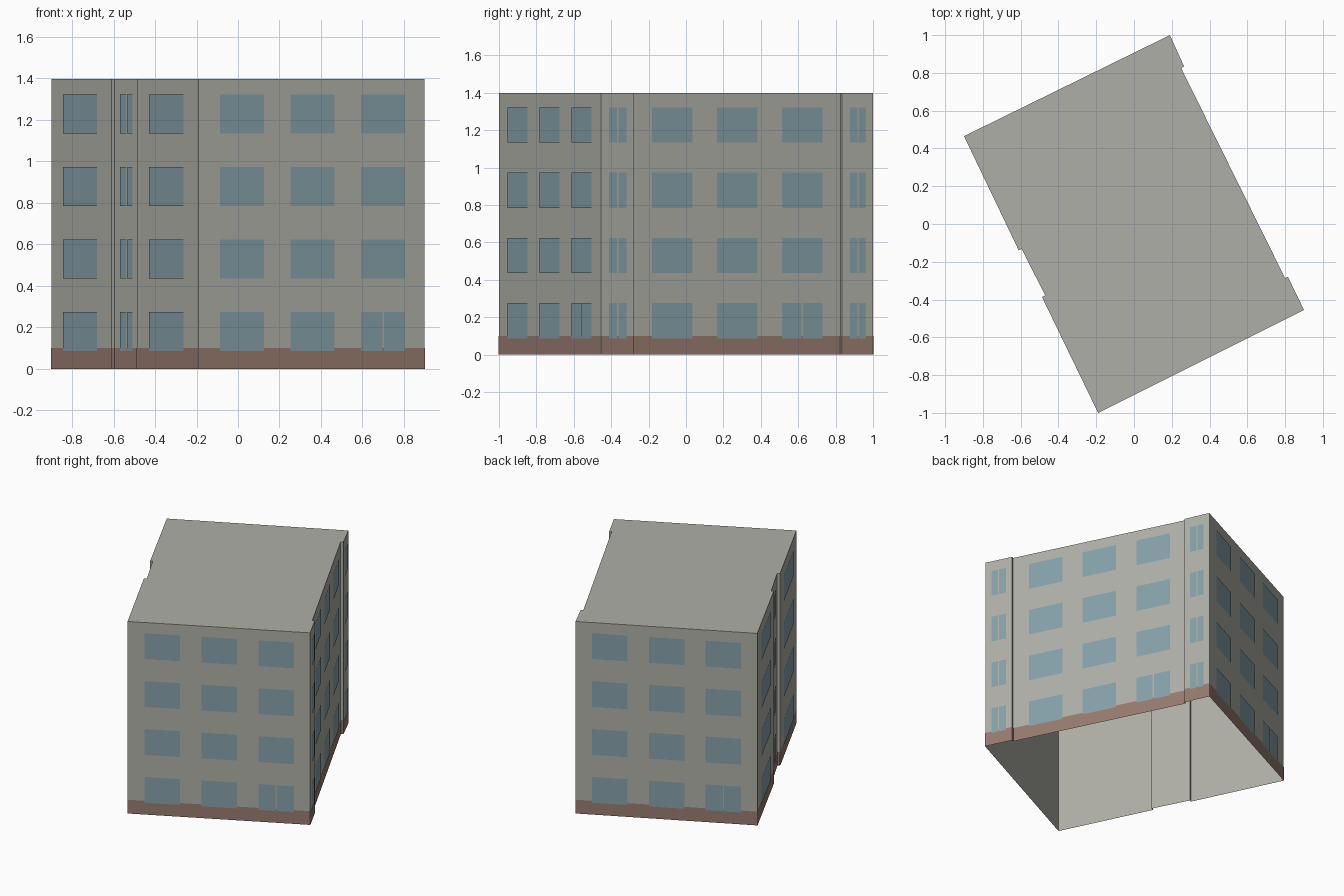
import bpy
from mathutils import Vector

cube = bpy.data.objects.get("Cube")
if cube:
    bpy.data.objects.remove(cube, do_unlink=True)


def material(name, rgb):
    mat = bpy.data.materials.new(name)
    mat.use_nodes = True
    mat.diffuse_color = (*rgb, 1)
    mat.node_tree.nodes["Principled BSDF"].inputs["Base Color"].default_value = (*rgb, 1)
    return mat


def add_object(name, verts, faces, mat):
    mesh = bpy.data.meshes.new(name)
    mesh.from_pydata(verts, [], faces)
    mesh.materials.append(mat)
    obj = bpy.data.objects.new(name, mesh)
    bpy.context.collection.objects.link(obj)
    return obj


stone = material("warm grey wall", (0.43, 0.43, 0.39))
brick = material("brown plinth", (0.31, 0.195, 0.156))
glass = material("blue grey glass", (0.235, 0.352, 0.392))

HEIGHT = 1.398
PLINTH = 0.10
SILL, WINDOW, STOREY, FLOORS = 0.087, 0.188, 0.349, 4

# Footprint, counterclockwise from the front corner
plan = [Vector(p) for p in (
    (-0.19, -1.0), (0.9, -0.455), (0.815, -0.28), (0.80, -0.287),
    (0.25, 0.825), (0.265, 0.835), (0.19, 1.0), (-0.9, 0.465),
    (-0.61, -0.14), (-0.595, -0.132), (-0.47, -0.378), (-0.487, -0.387))]
count = len(plan)

# Walls and flat roof, open underneath
verts = [(p.x, p.y, z) for z in (0, HEIGHT) for p in plan]
faces = [(i, (i + 1) % count, (i + 1) % count + count, i + count) for i in range(count)]
faces.append(tuple(range(count, 2 * count)))
add_object("walls_and_roof", verts, faces, stone)


def plates(name, panels, offset, mat):
    """Thin panels on the walls: (edge, start, end, bottom, top)."""
    verts, faces = [], []
    for edge, start, end, bottom, top in panels:
        a, b = plan[edge], plan[(edge + 1) % count]
        along = b - a
        out = Vector((along.y, -along.x)).normalized() * offset
        p, q = a + along * start + out, a + along * end + out
        n = len(verts)
        verts += [(p.x, p.y, bottom), (q.x, q.y, bottom), (q.x, q.y, top), (p.x, p.y, top)]
        faces.append((n, n + 1, n + 2, n + 3))
    add_object(name, verts, faces, mat)


plates("plinth", [(i, 0, 1, 0, PLINTH) for i in range(count)], 0.002, brick)

# Window layouts as fractions of each wall's length
triple = [(0.092, 0.287), (0.405, 0.6), (0.717, 0.912)]
triple_with_door = triple[:2] + [(0.717, 0.811), (0.818, 0.912)]
pair = [(0.24, 0.485), (0.525, 0.77)]
narrow_pair = [(0.23, 0.465), (0.5, 0.73)]
single = [(0.21, 0.77)]
facades = {
    "front": (0, triple), "left_front_bay": (1, pair), "left_main": (3, triple),
    "left_back_bay": (5, pair), "back": (6, triple), "right_back": (7, single),
    "right_recess": (9, narrow_pair), "right_front": (11, single)}

for name, (edge, layout) in facades.items():
    panels = []
    for floor in range(FLOORS):
        z = SILL + floor * STOREY
        spans = triple_with_door if floor == 0 and layout is triple else layout
        panels += [(edge, s, e, z, z + WINDOW) for s, e in spans]
    plates(name + "_windows", panels, 0.004, glass)
